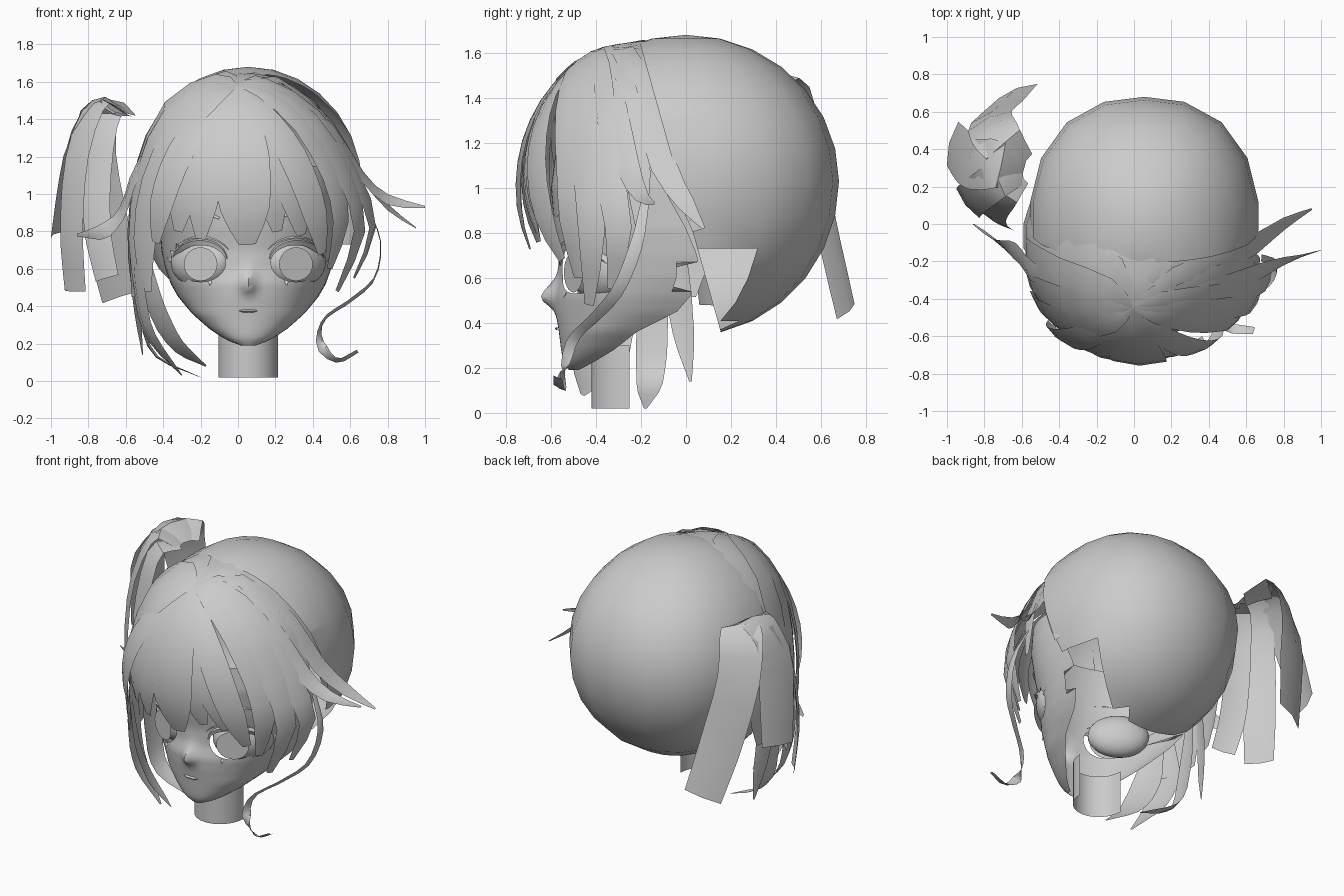
import bpy, bmesh, math
from mathutils import Vector as V

if "Cube" in bpy.data.objects:
    bpy.data.objects.remove(bpy.data.objects["Cube"])

grey = bpy.data.materials.new("plain_grey")
grey.diffuse_color = (0.6, 0.6, 0.6, 1)
grey.use_nodes = True
grey.node_tree.nodes["Principled BSDF"].inputs["Base Color"].default_value = grey.diffuse_color
HEAD = V((0.04, -0.1, 1.0))
CX = 0.055


def finish(name, bm, angle=45):
    me = bpy.data.meshes.new(name)
    bm.to_mesh(me)
    bm.free()
    me.materials.append(grey)
    me.shade_smooth()
    me.set_sharp_from_angle(angle=math.radians(angle))
    ob = bpy.data.objects.new(name, me)
    bpy.context.collection.objects.link(ob)
    return ob


def lerp_list(vals, t):
    f = t * (len(vals) - 1)
    i = min(int(f), len(vals) - 2)
    return vals[i] + (vals[i + 1] - vals[i]) * (f - i)


def smooth_path(pts, n):
    """Catmull-Rom samples through the points."""
    p = [V(q) for q in pts]
    p = [2 * p[0] - p[1]] + p + [2 * p[-1] - p[-2]]
    out = []
    for k in range(n + 1):
        f = k / n * (len(p) - 3)
        i = min(int(f), len(p) - 4)
        t = f - i
        a, b, c, d = p[i:i + 4]
        out.append(0.5 * (2 * b + (c - a) * t + (2 * a - 5 * b + 4 * c - d) * t * t
                          + (3 * b - a - 3 * c + d) * t ** 3))
    return out


def ribbon(bm, path, width, shape, centre, ridge=0.08):
    """Three-point-wide lock facing away from centre."""
    rows, n = [], len(path) - 1
    for i, p in enumerate(path):
        tan = (path[min(i + 1, n)] - path[max(i - 1, 0)]).normalized()
        side = tan.cross(p - centre).normalized()
        up = side.cross(tan).normalized()
        w = width * lerp_list(shape, i / n) / 2
        rows.append([bm.verts.new(p + side * (s * w) + up * (w * ridge * 2 * (1 - abs(s)))) for s in (-1, 0, 1)])
    for a, b in zip(rows, rows[1:]):
        for j in (0, 1):
            bm.faces.new((a[j], b[j], b[j + 1], a[j + 1]))


LOCK = [0.12, 0.55, 0.85, 1.0, 1.0, 0.85, 0.3]
SHEET = [0.1, 0.7, 1, 1.1, 1.1, 1, 0.5]
STRIP = [0.6, 1.0, 1.0, 1.0, 0.9]


def locks(name, specs, shape=LOCK, centre=HEAD, n=10):
    bm = bmesh.new()
    for pts, w in specs:
        ribbon(bm, smooth_path(pts, n), w, shape, centre)
    return finish(name, bm)


# Fringe: locks that wrap the forehead from the parting to an end point
PART = V((-0.01, -0.45, 1.58))
OC, OR = V((0.03, -0.12, 1.0)), V((0.57, 0.53, 0.6))
bm = bmesh.new()
norm = lambda p: V([(p[i] - OC[i]) / OR[i] for i in range(3)])
for x, y, z, w in [(-0.44, -0.53, 0.74, 0.18), (-0.32, -0.6, 0.80, 0.19), (-0.2, -0.655, 0.76, 0.19),
                   (0.05, -0.69, 0.73, 0.3), (0.21, -0.66, 0.80, 0.18), (0.34, -0.61, 0.78, 0.18),
                   (0.45, -0.55, 0.68, 0.17)]:
    a, b = norm(PART), norm(V((x, y, z)))
    path = []
    for k in range(11):
        t = k / 10
        d = a.normalized().slerp(b.normalized(), t) * (a.length + (b.length - a.length) * t * t)
        path.append(V([OC[i] + d[i] * OR[i] for i in range(3)]))
    ribbon(bm, path, w, LOCK, HEAD)
finish("front_fringe", bm)

# Side locks falling over the temples
locks("right_side_locks", [
    ([PART, (0.12, -0.24, 1.635), (0.4, -0.12, 1.49), (0.6, -0.04, 1.15), (0.64, 0.05, 0.81)], 0.14),
    ([PART, (0.15, -0.35, 1.61), (0.45, -0.28, 1.42), (0.62, -0.22, 1.12), (0.67, -0.2, 0.8)], 0.13),
    ([PART, (0.15, -0.4, 1.6), (0.42, -0.38, 1.42), (0.62, -0.35, 1.1), (0.72, -0.3, 0.82), (0.62, -0.33, 0.55)], 0.14),
    ([PART, (0.14, -0.45, 1.57), (0.39, -0.46, 1.4), (0.57, -0.44, 1.1), (0.65, -0.42, 0.8), (0.53, -0.43, 0.48)], 0.15),
    ([PART, (0.13, -0.5, 1.54), (0.34, -0.53, 1.37), (0.5, -0.52, 1.1), (0.55, -0.51, 0.85), (0.49, -0.48, 0.6)], 0.15)])
locks("left_side_locks", [
    ([PART, (-0.12, -0.26, 1.625), (-0.36, -0.14, 1.48), (-0.52, -0.05, 1.15), (-0.57, 0.0, 0.8), (-0.56, -0.02, 0.52)], 0.26),
    ([PART, (-0.14, -0.37, 1.6), (-0.38, -0.3, 1.45), (-0.53, -0.22, 1.1), (-0.56, -0.18, 0.8), (-0.56, -0.17, 0.45)], 0.24),
    ([PART, (-0.14, -0.45, 1.56), (-0.36, -0.43, 1.4), (-0.49, -0.38, 1.1), (-0.54, -0.33, 0.75), (-0.53, -0.32, 0.45)], 0.22),
    ([PART, (-0.13, -0.52, 1.52), (-0.32, -0.53, 1.33), (-0.45, -0.49, 1.05), (-0.5, -0.44, 0.75), (-0.49, -0.42, 0.48)], 0.2)],
    SHEET)
locks("crown_locks", [
    ([PART, (0.04, -0.33, 1.62), (0.1, -0.18, 1.635), (0.14, -0.12, 1.625)], 0.22),
    ([PART, (-0.04, -0.33, 1.615), (-0.1, -0.18, 1.625), (-0.13, -0.12, 1.61)], 0.22)], [0.15, 0.7, 1, 1])

# Flyaway ends and the curl
locks("right_flyaways", [
    ([PART, (0.25, -0.4, 1.54), (0.5, -0.32, 1.35), (0.66, -0.26, 1.1), (0.8, -0.2, 0.97), (1.0, -0.14, 0.93)], 0.12),
    ([PART, (0.22, -0.28, 1.61), (0.5, -0.18, 1.38), (0.66, -0.1, 1.1), (0.8, 0.0, 0.93), (0.95, 0.08, 0.82)], 0.13)],
    [0.15, 0.8, 1, 0.9, 0.6, 0.1])
locks("left_flyaway", [
    ([(-0.4, -0.33, 1.38), (-0.55, -0.25, 1.1), (-0.62, -0.16, 0.9), (-0.72, -0.1, 0.8), (-0.86, 0.0, 0.78)], 0.15)],
    [0.5, 1, 0.9, 0.6, 0.1])
locks("right_curl", [
    ([(0.68, -0.18, 0.95), (0.76, -0.22, 0.75), (0.73, -0.3, 0.55), (0.6, -0.4, 0.43), (0.46, -0.5, 0.33),
      (0.44, -0.54, 0.2), (0.53, -0.56, 0.11), (0.64, -0.57, 0.16)], 0.06)],
    [0.6, 1, 0.9, 0.7, 0.9, 1, 0.7], n=20)

# Left locks hanging beside the neck
locks("left_hanging_locks", [
    ([(-0.55, -0.3, 0.8), (-0.53, -0.33, 0.5), (-0.47, -0.35, 0.25), (-0.3, -0.38, 0.03)], 0.22),
    ([(-0.5, -0.4, 0.65), (-0.44, -0.42, 0.4), (-0.33, -0.43, 0.2), (-0.17, -0.46, 0.08)], 0.19),
    ([(-0.56, -0.15, 0.75), (-0.52, -0.15, 0.4), (-0.45, -0.16, 0.15), (-0.2, -0.18, 0.02)], 0.14),
    ([(-0.56, -0.06, 0.8), (-0.55, -0.03, 0.5), (-0.51, 0.02, 0.14)], 0.12)],
    [0.6, 1, 1, 0.8, 0.1], V((-0.1, -0.2, 0.6)))

# Side tail
locks("side_tail", [
    ([(-0.6, 0.28, 1.42), (-0.74, 0.32, 1.5), (-0.87, 0.32, 1.33), (-0.93, 0.38, 1.05), (-0.97, 0.43, 0.78)], 0.27),
    ([(-0.6, 0.32, 1.42), (-0.72, 0.45, 1.48), (-0.77, 0.55, 1.2), (-0.7, 0.63, 0.8), (-0.62, 0.71, 0.45)], 0.26),
    ([(-0.6, 0.27, 1.42), (-0.75, 0.22, 1.48), (-0.86, 0.14, 1.2), (-0.89, 0.11, 0.8), (-0.87, 0.13, 0.48)], 0.2),
    ([(-0.6, 0.25, 1.42), (-0.7, 0.14, 1.4), (-0.75, 0.07, 1.1), (-0.75, 0.03, 0.8), (-0.7, 0.0, 0.55)], 0.16)],
    STRIP, V((-0.62, 0.32, 0.9)))

# Back of the hair: open, faceted shell, slightly squared in plan
bm = bmesh.new()
bmesh.ops.create_uvsphere(bm, u_segments=18, v_segments=14, radius=1)
for v in bm.verts:
    r = math.hypot(v.co.x, v.co.y)
    k = r / max(1e-6, (abs(v.co.x) ** 2.3 + abs(v.co.y) ** 2.3) ** (1 / 2.3))
    k = k if r > 1e-4 else 1
    v.co = V((CX + v.co.x * k * 0.615, v.co.y * k * 0.68, 1.03 + v.co.z * (0.65 if v.co.z > 0 else 0.69)))


def cut(co, no):
    bmesh.ops.bisect_plane(bm, geom=bm.verts[:] + bm.edges[:] + bm.faces[:], plane_co=co, plane_no=no, clear_inner=True)


cut((0, -0.21, 1.66), (0, 0.963, 0.27))
cut((0, 0.0, 0.42), (0, 0.9, 0.43))
low = lambda c: c.x > 0.1 and c.y < 0.2 and c.z < 0.78 or c.z < 0.45 and c.y < 0.1
bmesh.ops.delete(bm, geom=[f for f in bm.faces if low(f.calc_center_median())], context='FACES')
finish("back_hair_shell", bm, 60)

# Face mask: rows of (z, half width, front y, back y)
ROWS = [(0.19, 0.04, -0.52, -0.48), (0.22, 0.12, -0.545, -0.42), (0.28, 0.21, -0.555, -0.32), (0.36, 0.30, -0.565, -0.22),
        (0.45, 0.375, -0.58, -0.04), (0.52, 0.415, -0.585, 0.02), (0.60, 0.445, -0.565, 0.05),
        (0.70, 0.465, -0.565, 0.05), (0.82, 0.475, -0.585, 0.0), (1.0, 0.47, -0.6, -0.1), (1.15, 0.45, -0.58, -0.15)]


def face_row(z):
    for a, b in zip(ROWS, ROWS[1:]):
        if z <= b[0]:
            t = (z - a[0]) / (b[0] - a[0])
            return [a[i] + (b[i] - a[i]) * t for i in (1, 2, 3)]
    return ROWS[-1][1:]


def face_y(x, z):
    w, f, b = face_row(z)
    c = math.sqrt(max(0, 1 - ((x - CX) / w) ** 2)) ** 0.72
    nose = 0.06 * math.exp(-((x - CX) / 0.035) ** 2 - ((z - 0.51) / (0.08 if z > 0.51 else 0.04)) ** 2)
    return b + (f - b) * c - nose


EZ, EX, RX, RZ = 0.635, 0.255, 0.135, 0.105


def eye_d(p):
    return math.hypot((abs(p.x - CX) - EX) / RX, (p.z - EZ) / RZ)


bm = bmesh.new()
NZ, NX = 44, 44
grid = []
for i in range(NZ + 1):
    z = 0.19 + 0.96 * i / NZ
    w = face_row(z)[0]
    xs = [CX + w * math.sin(math.pi * (j / NX - 0.5)) for j in range(NX + 1)]
    grid.append([bm.verts.new((x, face_y(x, z), z)) for x in xs])
for a, b in zip(grid, grid[1:]):
    for j in range(NX):
        bm.faces.new((a[j], a[j + 1], b[j + 1], b[j]))
# Eye openings
bmesh.ops.delete(bm, geom=[f for f in bm.faces if eye_d(f.calc_center_median()) < 1], context='FACES')
for v in bm.verts:
    d = eye_d(v.co)
    if v.is_boundary and 0.5 < d < 1.5:
        ex = CX + math.copysign(EX, v.co.x - CX)
        v.co.x = ex + (v.co.x - ex) / d
        v.co.z = EZ + (v.co.z - EZ) / d
        v.co.y = face_y(v.co.x, v.co.z)
finish("face", bm, 60)

# Eyes, lashes and brows on both sides
for side, s in (("left", -1), ("right", 1)):
    ex = CX + s * EX
    bm = bmesh.new()
    bmesh.ops.create_uvsphere(bm, u_segments=24, v_segments=16, radius=1)
    for v in bm.verts:
        v.co = V((ex + v.co.x * 0.16, -0.385 + v.co.y * 0.11 + 0.075 * s * v.co.x, EZ + v.co.z * 0.135))
    finish(side + "_eyeball", bm)
    bm = bmesh.new()
    bmesh.ops.create_circle(bm, cap_ends=True, segments=24, radius=0.09)
    for v in bm.verts:
        v.co = V((ex + v.co.x, -0.5 + 0.47 * s * v.co.x, EZ - 0.01 + v.co.y))
    finish(side + "_iris", bm)

    def on_face(dx, z, out=0.008):
        x = ex + s * dx
        return V((x, face_y(x, z) - out, z))

    centre = V((ex, -0.2, EZ))
    bm = bmesh.new()
    rim = lambda a, k=1.0: on_face(RX * k * math.cos(a), EZ + RZ * k * math.sin(a))
    arc = [rim(math.radians(170 - 165 * i / 14), 1.04) for i in range(15)]
    ribbon(bm, arc, 0.04, [0.3, 0.8, 1, 1, 0.7], centre, 0.5)
    crease = [rim(math.radians(150 - 110 * i / 10), 1.28) for i in range(11)]
    ribbon(bm, crease, 0.012, [0.2, 1, 0.2], centre)
    for deg in (5, 22, 40, -35, -55, -110):
        a, k = math.radians(deg), (1 if deg > 0 else 0.65)
        tip = rim(a + 0.08 * k, 1 + 0.36 * k) + V((0, -0.02 * k, 0))
        ribbon(bm, [rim(a, 1.0), rim(a, 1 + 0.2 * k), tip], 0.035 * k, [1, 0.7, 0.05], centre)
    finish(side + "_lashes", bm)
    bm = bmesh.new()
    brow = [on_face(-0.1 + 0.22 * i / 8, 0.87 + 0.03 * math.sin(math.pi * i / 8)) for i in range(9)]
    ribbon(bm, brow, 0.025, [0.6, 1, 0.1], centre)
    finish(side + "_brow", bm)

# Mouth line
bm = bmesh.new()
mouth = [V((x, face_y(x, 0.375) - 0.006, 0.375)) for x in [CX + 0.05 * (i / 4 - 1) for i in range(9)]]
ribbon(bm, mouth, 0.018, [0.1, 1, 0.8, 1, 0.1], V((CX, -0.2, 0.375)), 0.6)
finish("mouth", bm)

# Neck: front half tube
bm = bmesh.new()
arc = [(CX - 0.16 * math.cos(math.pi * i / 12), -0.25 - 0.17 * math.sin(math.pi * i / 12)) for i in range(13)]
rings = [[bm.verts.new((x, y, z)) for x, y in arc] for z in (0.02, 0.15, 0.3)]
for a, b in zip(rings, rings[1:]):
    for i in range(12):
        bm.faces.new((a[i], a[i + 1], b[i + 1], b[i]))
finish("neck", bm)
